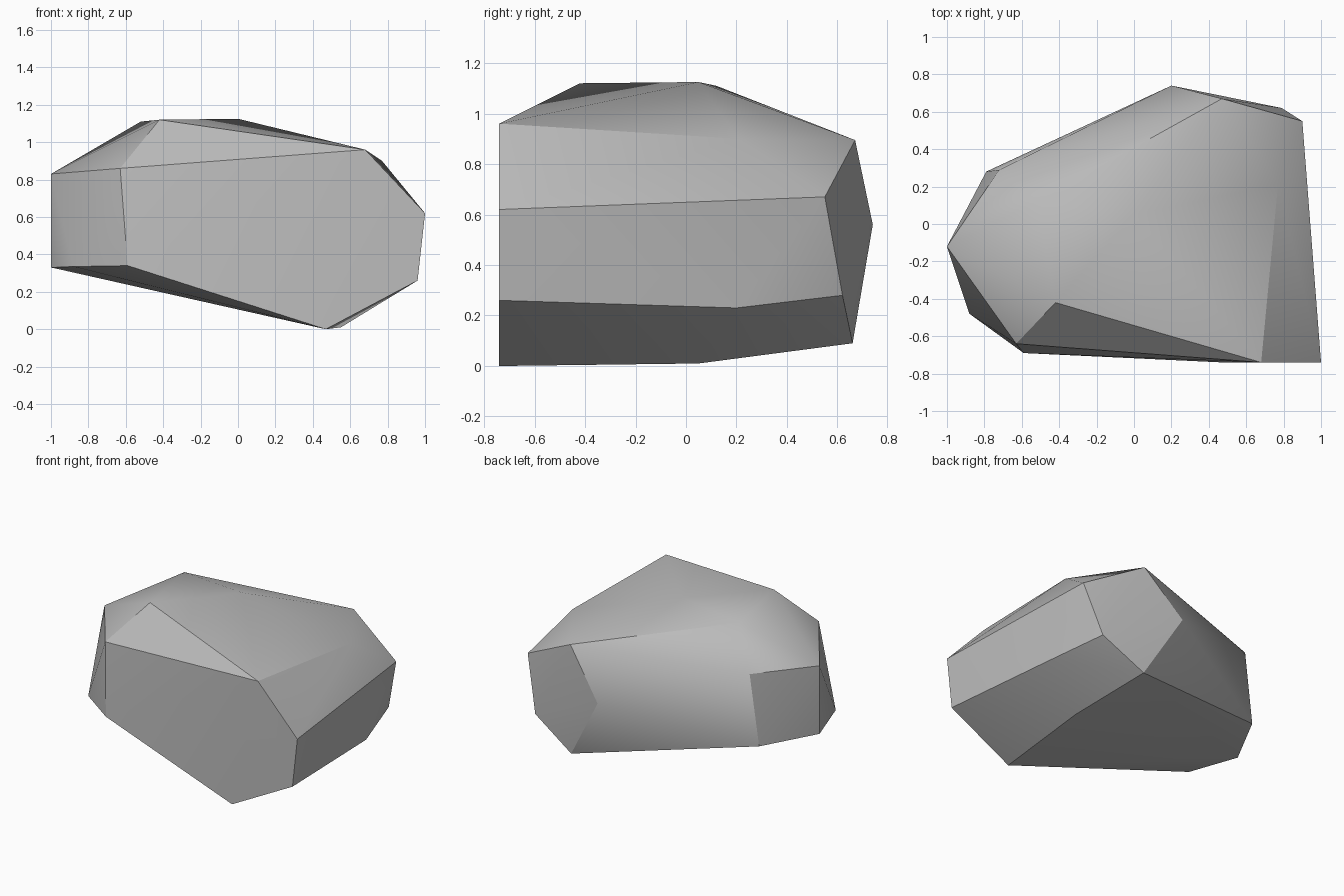
import bpy
import bmesh
import math

# Remove the default object only
default_cube = bpy.data.objects.get("Cube")
if default_cube:
    bpy.data.objects.remove(default_cube, do_unlink=True)


def make_material(name, colour):
    material = bpy.data.materials.new(name)
    material.use_nodes = True
    material.diffuse_color = colour
    shader = next(n for n in material.node_tree.nodes if n.type == "BSDF_PRINCIPLED")
    shader.inputs["Base Color"].default_value = colour
    return material


def make_boulder(name, rings, material):
    """Wrap a convex faceted skin around the corner points of all rings."""
    bm = bmesh.new()
    for ring in rings:
        for corner in ring:
            bm.verts.new(corner)
    hull = bmesh.ops.convex_hull(bm, input=bm.verts[:])
    loose = {v for v in hull["geom_interior"] + hull["geom_unused"]
             if isinstance(v, bmesh.types.BMVert)}
    bmesh.ops.delete(bm, geom=list(loose), context="VERTS")
    # Join the almost coplanar triangles into broad chiselled faces
    bmesh.ops.dissolve_limit(bm, angle_limit=math.radians(2),
                             verts=bm.verts[:], edges=bm.edges[:])
    bmesh.ops.recalc_face_normals(bm, faces=bm.faces[:])
    mesh = bpy.data.meshes.new(name)
    bm.to_mesh(mesh)
    bm.free()
    mesh.materials.append(material)
    rock = bpy.data.objects.new(name, mesh)
    bpy.context.collection.objects.link(rock)
    return rock


# Crown: the gently sloping top
crown = [(-.42, -.42, 1.12), (-.52, .12, 1.11), (0, .05, 1.125),
         (.68, -.74, .96), (.77, .21, .9), (.47, .67, .895)]

# Shoulder: upper corners of the side walls
shoulder = [(-1, -.12, .83), (-.63, -.64, .86), (-.72, .29, .85),
            (1, -.74, .62), (.9, .55, .67), (.2, .74, .56)]

# Waist: lower corners of the side walls
waist = [(-1, -.12, .33), (-.88, -.48, .335), (-.59, -.69, .34),
         (-.79, .28, .335), (.96, -.74, .26), (.9, .2, .23), (.79, .62, .28)]

# Foot: the low ridge it rests on
foot = [(.47, -.74, 0), (.55, .05, .01), (.47, .66, .09)]

stone_grey = make_material("stone grey", (.5, .5, .5, 1))
boulder = make_boulder("boulder", [crown, shoulder, waist, foot], stone_grey)

# Soften shallow creases, keep the strong ones sharp
bpy.ops.object.select_all(action="DESELECT")
boulder.select_set(True)
bpy.context.view_layer.objects.active = boulder
bpy.ops.object.shade_smooth_by_angle(angle=math.radians(30))
